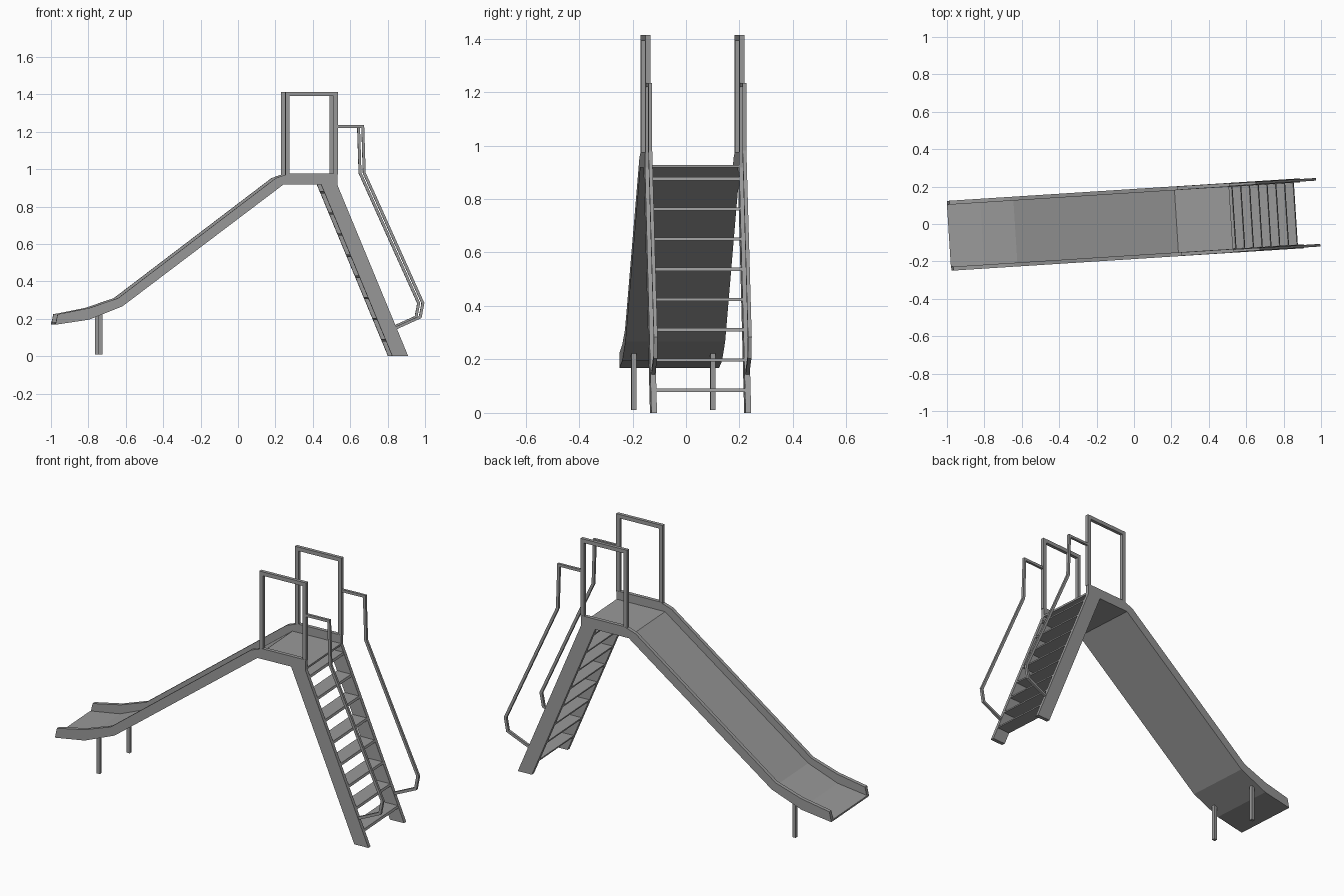
import bpy, bmesh, math
from mathutils import Vector

cube = bpy.data.objects.get("Cube")
if cube:
    bpy.data.objects.remove(cube)

# Single grey paint
grey = bpy.data.materials.new("grey_metal")
grey.use_nodes = True
colour = (0.32, 0.32, 0.32, 1)
grey.diffuse_color = colour
grey.node_tree.nodes["Principled BSDF"].inputs["Base Color"].default_value = colour

TURN = math.radians(3.65)   # the whole slide stands slightly turned
HALF = 0.187                # half of the overall width
WALL = 0.021                # thickness of the side plates
MID = HALF - WALL / 2
INNER = HALF - WALL


def extrude(name, profile, y0, y1):
    """Solid from a side profile of (x, z) points between two y positions."""
    bm = bmesh.new()
    face = bm.faces.new([bm.verts.new((x, y0, z)) for x, z in profile])
    new = bmesh.ops.extrude_face_region(bm, geom=[face])["geom"]
    verts = [g for g in new if isinstance(g, bmesh.types.BMVert)]
    bmesh.ops.translate(bm, verts=verts, vec=(0, y1 - y0, 0))
    bmesh.ops.recalc_face_normals(bm, faces=bm.faces)
    mesh = bpy.data.meshes.new(name)
    bm.to_mesh(mesh)
    bm.free()
    mesh.materials.append(grey)
    obj = bpy.data.objects.new(name, mesh)
    obj.rotation_euler.z = TURN
    bpy.context.collection.objects.link(obj)
    return obj


def offset(path, dist):
    """Path shifted sideways to its left, with mitred corners."""
    pts = [Vector(p) for p in path]
    dirs = [(b - a).normalized() for a, b in zip(pts, pts[1:])]
    result = []
    for i, p in enumerate(pts):
        a, b = dirs[max(i - 1, 0)], dirs[min(i, len(dirs) - 1)]
        na, nb = Vector((-a.y, a.x)), Vector((-b.y, b.x))
        m = (na + nb).normalized()
        result.append(tuple(p + m * dist / m.dot(na)))
    return result


def bar(name, path, width, depth, y):
    """Bent rectangular bar following a path of (x, z) points."""
    profile = offset(path, width / 2) + offset(path, -width / 2)[::-1]
    return extrude(name, profile, y - depth / 2, y + depth / 2)


# Underside of the chute and platform, and the upper edge of the side plates
under = [(-0.99, 0.168), (-0.81, 0.195), (-0.63, 0.267), (0.231, 0.917), (0.52, 0.917)]
rim = [(0.52, 0.976), (0.26, 0.976), (0.191, 0.952),
       (-0.654, 0.31), (-0.81, 0.257), (-0.978, 0.224)]
ladder = [(0.434, 0.917), (0.815, 0), (0.9, 0)]

# Chute bed with platform floor
extrude("slide_bed", under + offset(under, 0.011)[::-1], -INNER, INNER)

for side, label in ((1, "back"), (-1, "front")):
    # Side plate: chute wall, platform edge and ladder leg in one piece
    extrude(label + "_side_plate", under[:-1] + ladder + under[-1:] + rim,
            side * INNER, side * HALF)
    # Platform guard frame
    bar(label + "_guard_frame",
        [(0.253, 0.97), (0.253, 1.402), (0.512, 1.402), (0.512, 0.97)],
        0.022, 0.019, side * MID)
    # Ladder handrail
    bar(label + "_handrail",
        [(0.52, 1.227), (0.657, 1.227), (0.665, 0.979), (0.979, 0.283),
         (0.965, 0.209), (0.83, 0.148)], 0.015, 0.014, side * MID)
    # Support post under the chute end
    bar(label + "_support_post", [(-0.747, 0.01), (-0.747, 0.222)],
        0.02, 0.018, side * 0.148)

# Ladder treads, cut parallel to the legs
slope = (0.815 - 0.434) / 0.917
for i in range(8):
    low = 0.079 + i * 0.113
    high = low + 0.012
    back, front = 0.815, 0.9
    extrude("ladder_tread_%d" % (i + 1),
            [(back - low * slope, low), (front - low * slope, low),
             (front - high * slope, high), (back - high * slope, high)],
            -INNER, INNER)
